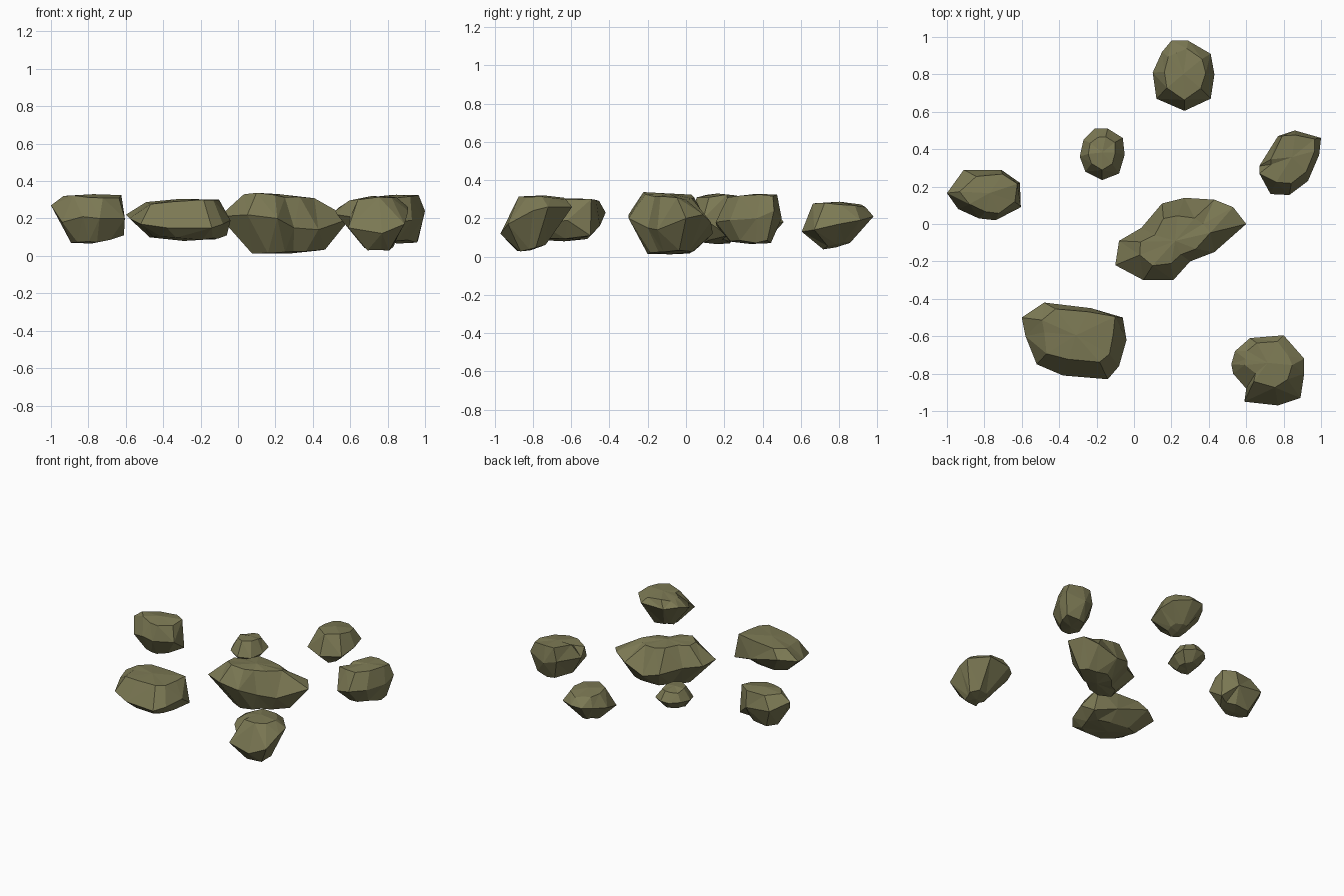
import bpy, bmesh, random
random.seed(4)

stone = bpy.data.materials.new("olive_stone")
stone.diffuse_color = (0.20, 0.19, 0.088, 1)


def ring(outline, scale, z, dx=0, dy=0, tx=0, ty=0):
    """Shrunken, slightly irregular copy of the outline, shifted and tilted, plus its centre."""
    cx = (min(p[0] for p in outline) + max(p[0] for p in outline)) / 2
    cy = (min(p[1] for p in outline) + max(p[1] for p in outline)) / 2
    out = []
    for x, y, _ in outline:
        s = scale * random.uniform(0.88, 1.1)
        u, v = (x - cx) * s, (y - cy) * s
        out.append((cx + u + dx, cy + v + dy,
                    z + tx * u + ty * v + random.uniform(-.008, .008)))
    return out, (cx + dx, cy + dy)


def rock(name, outline, crown, base):
    """Waist outline joined to a domed crown above and a domed base below."""
    bm = bmesh.new()
    top, tc = ring(outline, *crown)
    bot, bc = ring(outline, *base)
    rings = [[bm.verts.new(p) for p in r] for r in (bot, outline, top)]
    n = len(outline)
    peak = bm.verts.new((*tc, crown[1] + .012))
    foot = bm.verts.new((*bc, base[1] - .012))
    for i in range(n):
        j = (i + 1) % n
        for lo, hi in zip(rings, rings[1:]):
            bm.faces.new((lo[i], lo[j], hi[j], hi[i]))
        bm.faces.new((rings[2][i], rings[2][j], peak))
        bm.faces.new((rings[0][j], rings[0][i], foot))
    bmesh.ops.triangulate(bm, faces=bm.faces[:])
    bmesh.ops.recalc_face_normals(bm, faces=bm.faces[:])
    me = bpy.data.meshes.new(name)
    bm.to_mesh(me)
    bm.free()
    me.materials.append(stone)
    bpy.context.collection.objects.link(bpy.data.objects.new(name, me))


# crown / base: scale, height, x shift, y shift, x tilt, y tilt
# Long middle rock
rock("rock_middle",
     [(-.10, -.22, .21), (-.08, -.09, .20), (.04, -.02, .18), (.15, .11, .15),
      (.27, .14, .12), (.43, .13, .18), (.53, .09, .22), (.60, 0, .20),
      (.43, -.15, .14), (.30, -.20, .15), (.21, -.30, .20), (.05, -.30, .22)],
     (.58, .318, -.03, -.01, -.08, -.03), (.52, .024, .02, 0, .02, 0))

# Broad front left rock
rock("rock_front_left",
     [(-.60, -.50, .22), (-.48, -.42, .23), (-.23, -.45, .16), (-.06, -.50, .11),
      (-.04, -.62, .19), (-.08, -.76, .17), (-.14, -.83, .15), (-.38, -.81, .15),
      (-.52, -.75, .17), (-.58, -.60, .20)],
     (.73, .293, .01, .03, .05, .02), (.62, .092, .03, -.01, -.03, 0))

# Front right rock with a low lip at the front
rock("rock_front_right",
     [(.52, -.75, .24), (.54, -.68, .26), (.62, -.61, .25), (.80, -.595, .26),
      (.91, -.72, .26), (.91, -.80, .24), (.89, -.93, .17), (.77, -.97, .12),
      (.59, -.95, .15), (.60, -.88, .21), (.53, -.80, .22)],
     (.64, .308, 0, .04, .06, -.04), (.40, .045, .03, -.03, -.05, .25))

# Right rock
rock("rock_right",
     [(.67, .31, .22), (.67, .27, .29), (.73, .16, .16), (.83, .155, .18),
      (.93, .23, .19), (.99, .37, .20), (1.0, .46, .24), (.86, .50, .20),
      (.77, .47, .22)],
     (.74, .315, .01, .03, .04, .03), (.60, .078, .02, .01, 0, 0))

# Left rock
rock("rock_left",
     [(-1.0, .165, .27), (-.91, .29, .22), (-.71, .29, .20), (-.61, .22, .11),
      (-.605, .09, .20), (-.74, .02, .20), (-.83, .03, .21), (-.94, .08, .18)],
     (.74, .318, .03, .01, 0, 0), (.52, .078, .02, 0, .08, 0))

# Back rock
rock("rock_back",
     [(.10, .81, .18), (.15, .92, .20), (.20, .98, .21), (.29, .98, .21),
      (.41, .91, .19), (.43, .80, .17), (.41, .67, .14), (.27, .605, .13),
      (.12, .67, .14)],
     (.68, .275, 0, .01, 0, -.07), (.38, .06, 0, -.01, 0, .25))

# Small rock
rock("rock_small",
     [(-.29, .36, .17), (-.27, .45, .18), (-.21, .51, .18), (-.14, .51, .18),
      (-.06, .46, .17), (-.05, .37, .16), (-.08, .27, .15), (-.17, .235, .15),
      (-.26, .28, .16)],
     (.62, .245, 0, .01, 0, -.05), (.52, .10, 0, 0, 0, .12))
